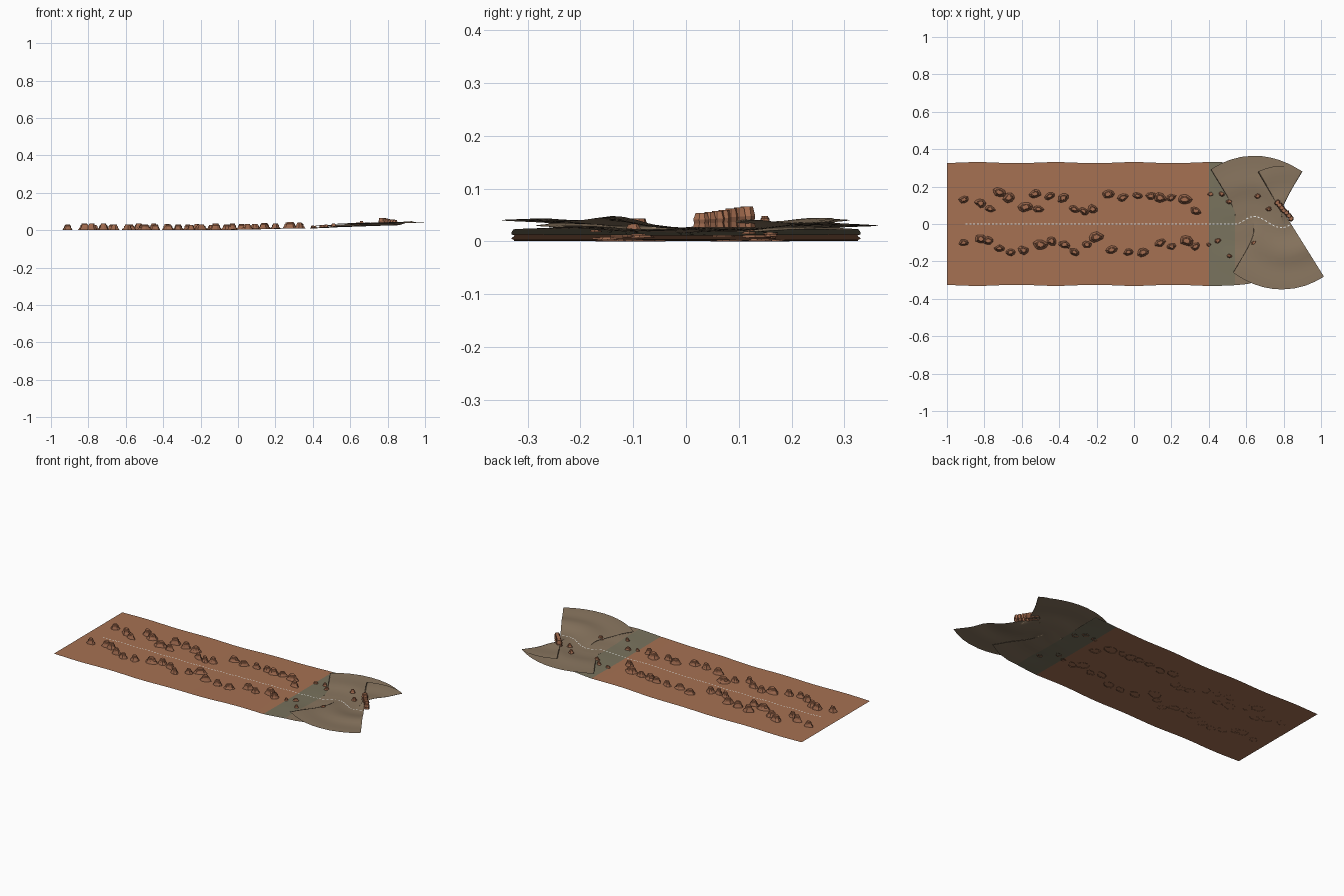
import bpy, bmesh, math, random
from mathutils import Vector

random.seed(7)
if "Cube" in bpy.data.objects:
    bpy.data.objects.remove(bpy.data.objects["Cube"])


def material(name, rgb):
    mat = bpy.data.materials.new(name)
    mat.use_nodes = True
    mat.diffuse_color = (*rgb, 1)
    mat.node_tree.nodes["Principled BSDF"].inputs["Base Color"].default_value = (*rgb, 1)
    return mat


SAND = material("red sand", (0.38, 0.165, 0.085))
SCRUB = material("olive scrub", (0.19, 0.17, 0.11))
HILL = material("grey brown hill", (0.25, 0.18, 0.115))
ROCK = material("rock cliff", (0.38, 0.155, 0.08))
TALUS = material("rock talus", (0.31, 0.13, 0.07))
PAINT = material("white paint", (0.85, 0.85, 0.82))


def finish(bm, name, mats, smooth=False):
    mesh = bpy.data.meshes.new(name)
    bm.to_mesh(mesh)
    bm.free()
    for mat in mats:
        mesh.materials.append(mat)
    obj = bpy.data.objects.new(name, mesh)
    bpy.context.collection.objects.link(obj)
    if smooth:
        for poly in mesh.polygons:
            poly.use_smooth = True
    return obj


def heading(x):
    """Road direction: straight, then a left, right, left wiggle."""
    for start, end, turn in ((0.54, 0.64, 33), (0.64, 0.79, -33), (0.79, 0.89, 32)):
        if start <= x < end:
            return math.radians(turn) * math.sin(math.pi * (x - start) / (end - start))
    return 0


def ground(x, side):
    """Height of the land; side runs from -1 to 1 across the road."""
    if x < 0.4:
        k = min(max((x + 0.3) / 0.7, 0), 1)
        base = 0.001 + 0.010 * k * k * (3 - 2 * k)
        return base + 0.002 * k * abs(side)
    climb = x - 0.4
    k = min(abs(side) * 2, 1)
    bumps = 0.03 * climb * math.sin(9 * side + 14 * x) * k * (1 - abs(side))
    return 0.011 + climb * (0.035 + 0.035 * k) + bumps + 0.002 * abs(side)


# Road centre line, walked in short steps
path = []
x, y = -1.0, 0.0
while x < 0.846:
    path.append((x, y, heading(x)))
    step = 0.05 if x < 0.34 else 0.01
    y += step * math.tan(heading(x + step / 2))
    x += step


def across(point, side, lift=0.0):
    """Point on the land, measured square to the road."""
    px, py, angle = point
    half = 0.328 + 0.003 * math.cos(px * 15)
    return Vector((px - math.sin(angle) * half * side,
                   py + math.cos(angle) * half * side,
                   ground(px, side) + lift))


# Land: a thin sheet swept along the road
def land(name, start, end, mat):
    bm = bmesh.new()
    columns = 24
    rows = []
    for point in path:
        if start - 0.001 <= point[0] <= end + 0.001:
            rows.append([bm.verts.new(across(point, 2 * i / columns - 1))
                         for i in range(columns + 1)])
    for a, b in zip(rows, rows[1:]):
        for i in range(columns):
            bm.faces.new((a[i], b[i], b[i + 1], a[i + 1]))
    finish(bm, name, [mat], True)


land("desert_floor", -1, 0.40, SAND)
land("scrub_slope", 0.40, 0.54, SCRUB)
land("hill_land", 0.54, 1, HILL)

# Dashed centre line, floating just above the land
bm = bmesh.new()


def road_at(x):
    for a, b in zip(path, path[1:]):
        if a[0] <= x <= b[0]:
            k = (x - a[0]) / (b[0] - a[0])
            return (x, a[1] + (b[1] - a[1]) * k, heading(x))
    return path[-1]


dash = -0.9
while dash < 0.835:
    ends = road_at(dash), road_at(dash + 0.011)
    corners = [across(ends[e], s, 0.0012)
               for e, s in ((0, -0.008), (1, -0.008), (1, 0.008), (0, 0.008))]
    bm.faces.new([bm.verts.new(c) for c in corners])
    dash += 0.02
finish(bm, "road_dashes", [PAINT])


# Rocks: irregular stacked rings, sloping talus below and a steep cap above
MESA = ((1.0, 0.0), (0.8, 0.3), (0.68, 0.42), (0.62, 0.75), (0.5, 0.8), (0.44, 1.0))
COLUMN = ((1.0, 0.0), (0.85, 0.3), (0.95, 0.55), (0.8, 0.8), (0.7, 1.0))


def rock(bm, x, y, z, wide, deep, tall, profile, sides=9):
    turn = random.uniform(-0.5, 0.5)
    wobble = [random.uniform(0.8, 1.15) for _ in range(sides)]
    rings = []
    for scale, level in profile:
        ring = []
        for i, w in enumerate(wobble):
            a = math.tau * i / sides
            u, v = math.cos(a) * wide * w * scale, math.sin(a) * deep * w * scale
            ring.append(bm.verts.new((x + u * math.cos(turn) - v * math.sin(turn),
                                      y + u * math.sin(turn) + v * math.cos(turn),
                                      z + tall * level)))
        rings.append(ring)
    for level, (a, b) in enumerate(zip(rings, rings[1:])):
        for i in range(sides):
            j = (i + 1) % sides
            face = bm.faces.new((a[i], a[j], b[j], b[i]))
            face.material_index = 1 if level < 2 else 0
    bm.faces.new(rings[-1])


# Rock places in hundredths
BACK = ((-91, 13), (-82, 11), (-77, 8), (-72, 17), (-67, 14), (-58, 9), (-53, 16),
        (-51, 8), (-45, 15), (-38, 14), (-32, 8), (-27, 7), (-22, 8), (-14, 16),
        (-6, 14), (2, 15), (9, 15), (14, 14), (20, 14), (27, 13), (33, 7),
        (41, 16), (47, 16), (51, 12), (66, 15), (72, 8))
FRONT = ((-91, -10), (-82, -8), (-78, -9), (-72, -13), (-66, -15), (-59, -14),
         (-50, -11), (-44, -9), (-37, -11), (-32, -15), (-25, -11), (-20, -7),
         (-12, -14), (-3, -15), (5, -15), (14, -10), (20, -12), (28, -9),
         (33, -12), (40, -11), (45, -9), (51, -17), (64, -10))

for name, places in (("back_mesas", BACK), ("front_mesas", FRONT)):
    bm = bmesh.new()
    for px, py in places:
        px, py = px / 100, py / 100
        size = random.uniform(0.024, 0.038) if px < 0.38 else random.uniform(0.014, 0.02)
        tall = random.uniform(0.028, 0.036) if px < 0.38 else random.uniform(0.013, 0.02)
        z = max(ground(px, py * 3) - 0.003, 0)
        rock(bm, px, py, z, size * 1.1, size * 0.75, tall, MESA)
    finish(bm, name, [ROCK, TALUS])

# Row of rock columns closing the end of the road
bm = bmesh.new()
for i in range(7):
    k = i / 6
    rock(bm, 0.84 - 0.075 * k, 0.03 + 0.085 * k, 0.026, 0.018, 0.015,
         0.028 + 0.012 * k, COLUMN, 7)
finish(bm, "end_columns", [ROCK, TALUS])
